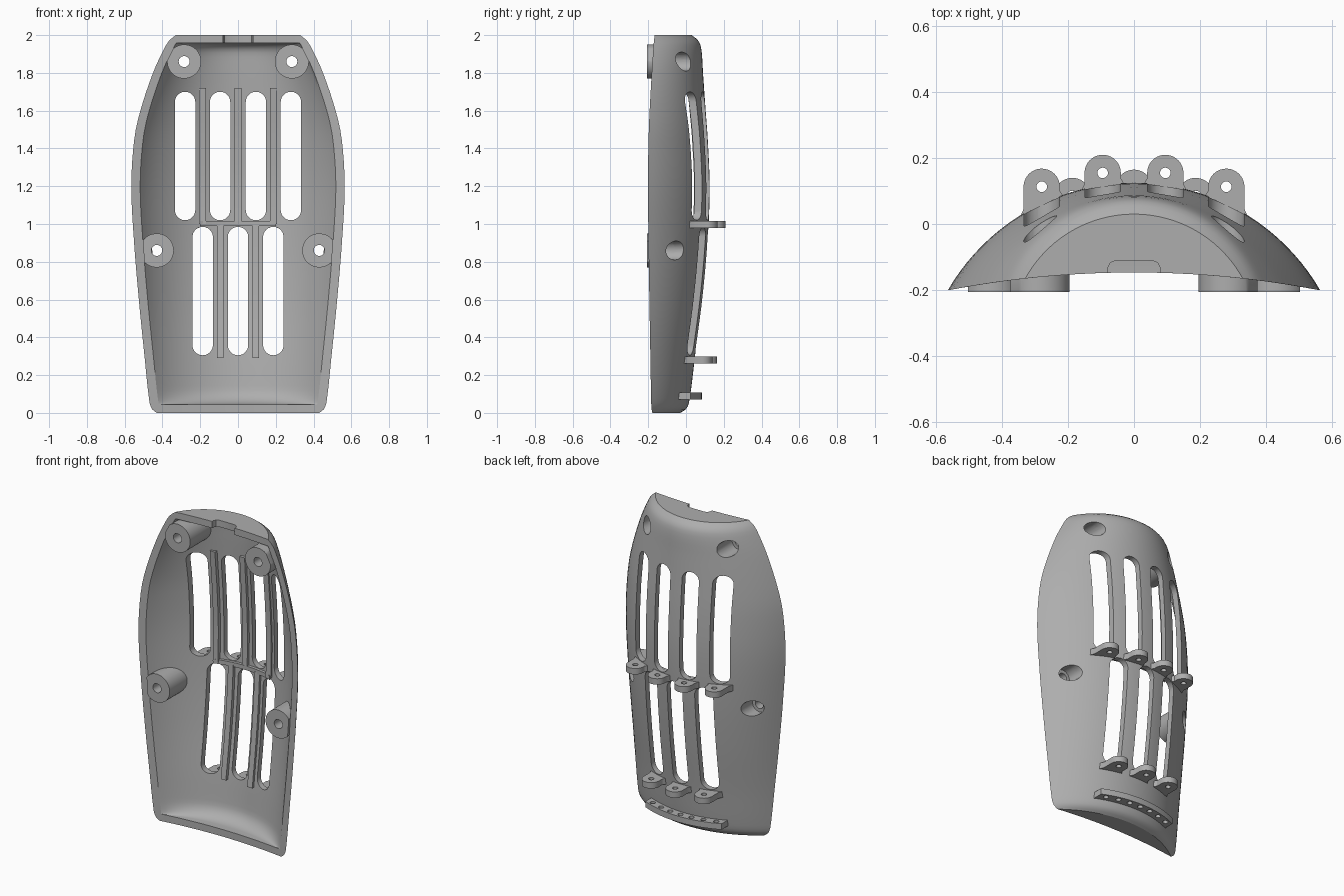
import bpy, bmesh, math

cube = bpy.data.objects.get("Cube")
if cube:
    bpy.data.objects.remove(cube)

grey = bpy.data.materials.new("plain grey")
grey.use_nodes = True
grey.diffuse_color = (0.42, 0.42, 0.42, 1)
grey.node_tree.nodes["Principled BSDF"].inputs["Base Color"].default_value = (0.42, 0.42, 0.42, 1)

# height, half width, crest depth of the outer skin
PROFILE = [(0, .43, -.03), (.02, .455, 0), (.06, .469, .017), (.3, .495, .048),
           (.6, .525, .088), (.9, .55, .115), (1.2, .565, .125), (1.45, .549, .115),
           (1.6, .517, .104), (1.8, .45, .09), (1.92, .395, .082), (1.97, .365, .066), (2, .33, .03)]


def slope(i, k):
    a, b = PROFILE[max(i - 1, 0)], PROFILE[min(i + 1, len(PROFILE) - 1)]
    return (b[k] - a[k]) / (b[0] - a[0])


def profile(z, k):
    """Smooth interpolation of profile column k at height z."""
    i = 0
    while i < len(PROFILE) - 2 and z > PROFILE[i + 1][0]:
        i += 1
    p, q = PROFILE[i], PROFILE[i + 1]
    h = q[0] - p[0]
    t = (z - p[0]) / h
    s = 1 - t
    return (p[k] * (1 + 2 * t) * s * s + q[k] * t * t * (3 - 2 * t)
            + h * (slope(i, k) * t * s * s - slope(i + 1, k) * t * t * s))


def rim(x):
    return -.147 - .17 * x * x


def radius(w, c):
    sag = c - rim(w)
    return (w * w + sag * sag) / (2 * sag)


def skin(x, z, out=0):
    """Depth of the outer skin at x, z."""
    w, c = profile(z, 1), profile(z, 2)
    r = radius(w, c)
    return c - r + math.sqrt(r * r - x * x) + out


def arc(w, c, n=40):
    r = radius(w, c)
    a = math.asin(min(1, w / r))
    return [(r * math.sin(a * (2 * i / n - 1)), c - r + r * math.cos(a * (2 * i / n - 1)))
            for i in range(n + 1)]


def make(name, rings):
    """Closed solid through a list of equal rings of points."""
    bm = bmesh.new()
    loops = [[bm.verts.new(p) for p in ring] for ring in rings]
    n = len(loops[0])
    for a, b in zip(loops, loops[1:]):
        for i in range(n):
            j = (i + 1) % n
            bm.faces.new((a[i], a[j], b[j], b[i]))
    bm.faces.new(loops[0][::-1])
    bm.faces.new(loops[-1])
    bmesh.ops.recalc_face_normals(bm, faces=bm.faces)
    mesh = bpy.data.meshes.new(name)
    bm.to_mesh(mesh)
    bm.free()
    mesh.materials.append(grey)
    ob = bpy.data.objects.new(name, mesh)
    bpy.context.collection.objects.link(ob)
    return ob


def prism(name, outline, axis, a, b):
    if axis == "y":
        return make(name, [[(u, d, v) for u, v in outline] for d in (a, b)])
    return make(name, [[(u, v, d) for u, v in outline] for d in (a, b)])


def stadium(x, v0, v1, r, n=16):
    ends = [(v1 - r, 0), (v0 + r, math.pi)]
    return [(x + r * math.cos(s + math.pi * i / n), v + r * math.sin(s + math.pi * i / n))
            for v, s in ends for i in range(n + 1)]


def circle(x, v, r, n=32):
    return [(x + r * math.cos(math.tau * i / n), v + r * math.sin(math.tau * i / n)) for i in range(n)]


def boolean(ob, cutter, operation="DIFFERENCE"):
    cutter.hide_render = True
    mod = ob.modifiers.new("cut", "BOOLEAN")
    mod.operation, mod.object, mod.solver = operation, cutter, "EXACT"
    bpy.context.view_layer.objects.active = ob
    bpy.ops.object.modifier_apply(modifier=mod.name)
    bpy.data.objects.remove(cutter)


def finish(ob):
    bpy.ops.object.select_all(action="DESELECT")
    ob.select_set(True)
    bpy.context.view_layer.objects.active = ob
    bpy.ops.object.shade_smooth_by_angle(angle=math.radians(32))


def heights(lo, hi, n=48):
    return [lo + (hi - lo) * (1 - math.cos(math.pi * i / n)) / 2 for i in range(n + 1)]


def inner_ring(z, inset, thick, front):
    w, c = profile(z, 1) - inset, profile(z, 2) - thick
    return [(x, y, z) for x, y in [(-w, front)] + arc(w, c) + [(w, front)]]


def fillet(t, r):
    return r - math.sqrt(r * r - (r - t) ** 2) if t < r else 0


# Curved outer shell
rings = []
for z in heights(0, 2):
    w, c = profile(z, 1), profile(z, 2)
    front = [(w * (1 - i / 10), rim(w * (1 - i / 10))) for i in range(1, 20)]
    rings.append([(x, y, z) for x, y in arc(w, c) + front])
shell = make("shell", rings)

# Hollow with rounded ends
LOW, HIGH = .045, 1.957
cavity = make("cavity_cutter", [
    inner_ring(z, .047, .036 + fillet(z - LOW, .08) + fillet(HIGH - z, .05), -.4)
    for z in heights(LOW, HIGH)])
boolean(shell, cavity)

# Two rows of long slots
UPPER, LOWER = (-.28, -.095, .095, .28), (-.187, 0, .187)
for xs, lo, hi in ((UPPER, 1.02, 1.7), (LOWER, .305, .985)):
    for x in xs:
        boolean(shell, prism("slot_cutter", stadium(x, lo, hi, .054), "y", -.5, .5))

# Notch in the top edge
notch = [(-.08, -.4), (.08, -.4), (.08, -.135), (.072, -.118), (.055, -.11),
         (-.055, -.11), (-.072, -.118), (-.08, -.135)]
boolean(shell, prism("notch_cutter", notch, "z", 1.9, 2.1))

# Screw bosses, bored from the back
for side, s in (("left", 1), ("right", -1)):
    for level, x, z in (("upper", .285, 1.86), ("lower", .43, .86)):
        boss = prism(f"{level}_{side}_boss", circle(s * x, z, .09, 48), "y", -.206, .3)
        clip = make("boss_clip", [inner_ring(h, .047, .015, -.3) for h in heights(.1, 1.965)])
        boolean(boss, clip, "INTERSECT")
        boolean(boss, prism("screw_cutter", circle(s * x, z, .029), "y", -.5, .5))
        for ob in (boss, shell):
            boolean(ob, prism("bore_cutter", circle(s * x, z, .05), "y", -.13, .5))
        finish(boss)
finish(shell)


# Stiffening ribs on the inside
def upright_rib(name, x, lo, hi, half=.018, n=20):
    rows = [lo + (hi - lo) * i / n for i in range(n + 1)]
    finish(make(name, [[(x - half, skin(x, z, -.055), z), (x + half, skin(x, z, -.055), z),
                        (x + half, skin(x, z, -.02), z), (x - half, skin(x, z, -.02), z)]
                       for z in rows]))


for i, x in enumerate((-.1875, 0, .1875)):
    upright_rib(f"upper_rib_{i + 1}", x, 1.0, 1.72)
for i, x in enumerate((-.0935, .0935)):
    upright_rib(f"lower_rib_{i + 1}", x, .29, 1.0)
xs = [.2 * (i / 10 - 1) for i in range(21)]
cross = [(x, skin(x, 1, -.055)) for x in xs] + [(x, skin(x, 1, -.02)) for x in xs[::-1]]
finish(prism("cross_rib", cross, "z", .99, 1.017))


# Pierced tabs on the back, one under each slot
def tab(name, x, z, tip, r=.055, n=20):
    yc = tip - r
    outline = [(x + r * math.cos(math.pi * i / n), yc + r * math.sin(math.pi * i / n))
               for i in range(n + 1)]
    left = [(x - r, min(yc - .005, skin(x - r, z, .02))), (x - r - .018, skin(x - r - .018, z, -.012))]
    right = [(x + r + .018, skin(x + r + .018, z, -.012)), (x + r, min(yc - .005, skin(x + r, z, .02)))]
    ob = prism(name, outline + left + right, "z", z - .019, z + .019)
    boolean(ob, prism("hole_cutter", circle(x, yc, .016, 20), "z", z - .1, z + .1))
    finish(ob)


for i, x in enumerate(UPPER):
    tab(f"upper_tab_{i + 1}", x, .997, .21 if abs(x) < .2 else .168)
for i, x in enumerate(LOWER):
    tab(f"lower_tab_{i + 1}", x, .28, .165 if x == 0 else .14)

# Curved bar with a row of holes near the foot
Z = .09
xs = [.27 * (i / 12 - 1) for i in range(25)]
outline = [(x, skin(x, Z, -.015)) for x in xs] + [(x, skin(x, Z, .062)) for x in xs[::-1]]
bar = prism("foot_bar", outline, "z", Z - .019, Z + .019)
for i in range(-3, 4):
    x = i * .075
    boolean(bar, prism("hole_cutter", circle(x, skin(x, Z, .034), .016, 20), "z", 0, .3))
finish(bar)
